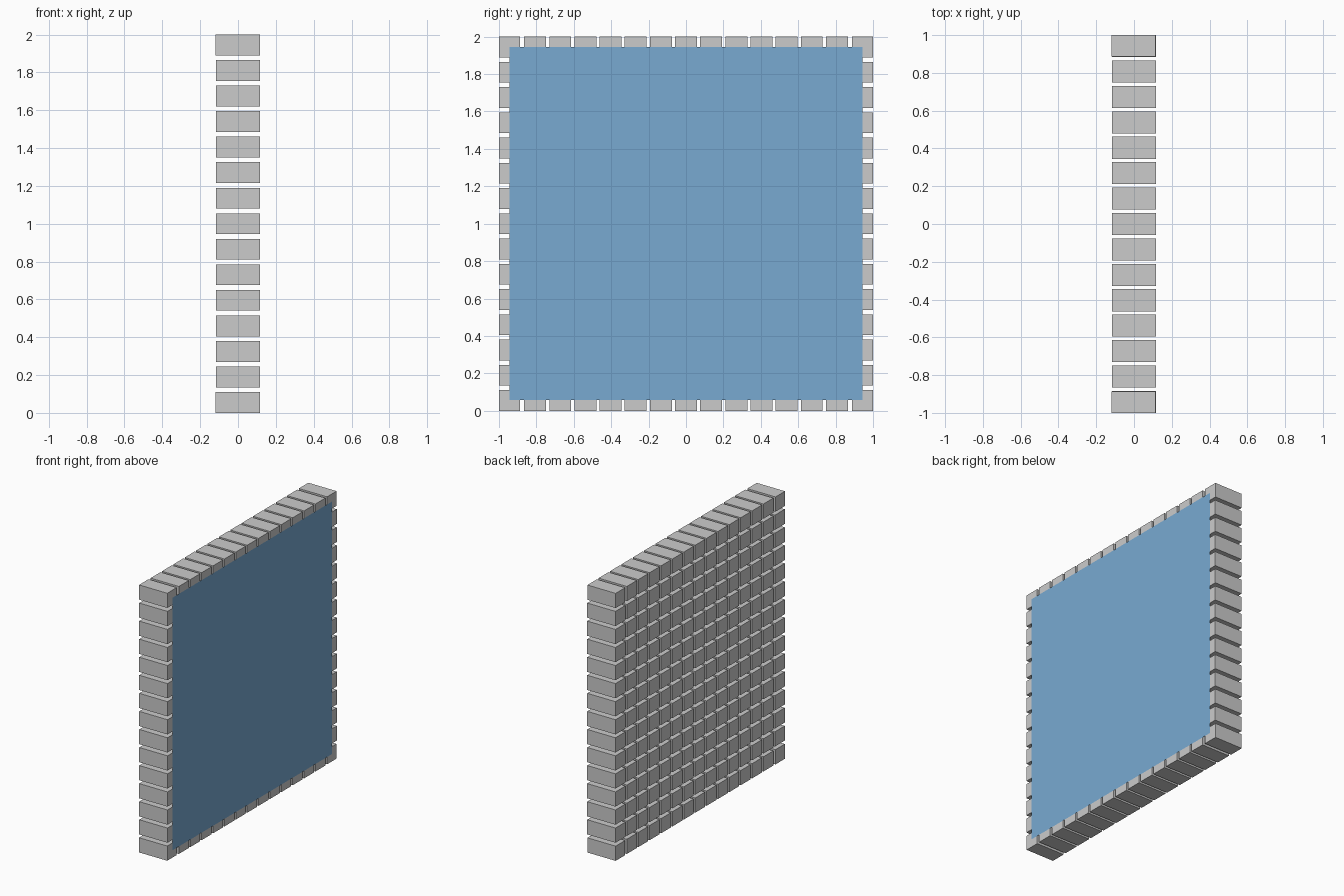
import bpy, bmesh
from mathutils import Matrix, Vector

if "Cube" in bpy.data.objects:
    bpy.data.objects.remove(bpy.data.objects["Cube"])

N = 15            # blocks per side
PITCH_Y, PITCH_Z = 0.1345, 0.135
MID = (N - 1) / 2


def box(bm, lo, hi):
    lo, hi = Vector(lo), Vector(hi)
    m = Matrix.Translation((lo + hi) / 2) @ Matrix.Diagonal((*(hi - lo), 1))
    bmesh.ops.create_cube(bm, size=1, matrix=m)


def finish(name, bm):
    mesh = bpy.data.meshes.new(name)
    bm.to_mesh(mesh)
    bm.free()
    ob = bpy.data.objects.new(name, mesh)
    bpy.context.collection.objects.link(ob)
    return ob


# Grid of separate wall blocks, and the four slightly offset corner blocks
wall, corners = bmesh.new(), bmesh.new()
for i in range(N):
    for j in range(N):
        y, z = (i - MID) * PITCH_Y, 1 + (j - MID) * PITCH_Z
        if i in (0, N - 1) and j in (0, N - 1):
            s = -1 if i == 0 else 1
            y = s * 0.944
            box(corners, (-0.1185, y - 0.056, z - 0.055), (0.115, y + 0.056, z + 0.055))
        else:
            box(wall, (-0.117, y - 0.0585, z - 0.055), (0.117, y + 0.0585, z + 0.055))
finish("wall_blocks", wall)
finish("corner_blocks", corners)

# Thin blue screen lying on the front of the blocks
bm = bmesh.new()
corner_points = [(-0.943, 0.057), (0.943, 0.057), (0.943, 1.945), (-0.943, 1.945)]
bm.faces.new([bm.verts.new((0.118, y, z)) for y, z in corner_points])
screen = finish("screen_panel", bm)
blue = bpy.data.materials.new("screen_blue")
blue.diffuse_color = (0.19, 0.40, 0.64, 1)
blue.use_nodes = True
blue.node_tree.nodes["Principled BSDF"].inputs["Base Color"].default_value = blue.diffuse_color
screen.data.materials.append(blue)
